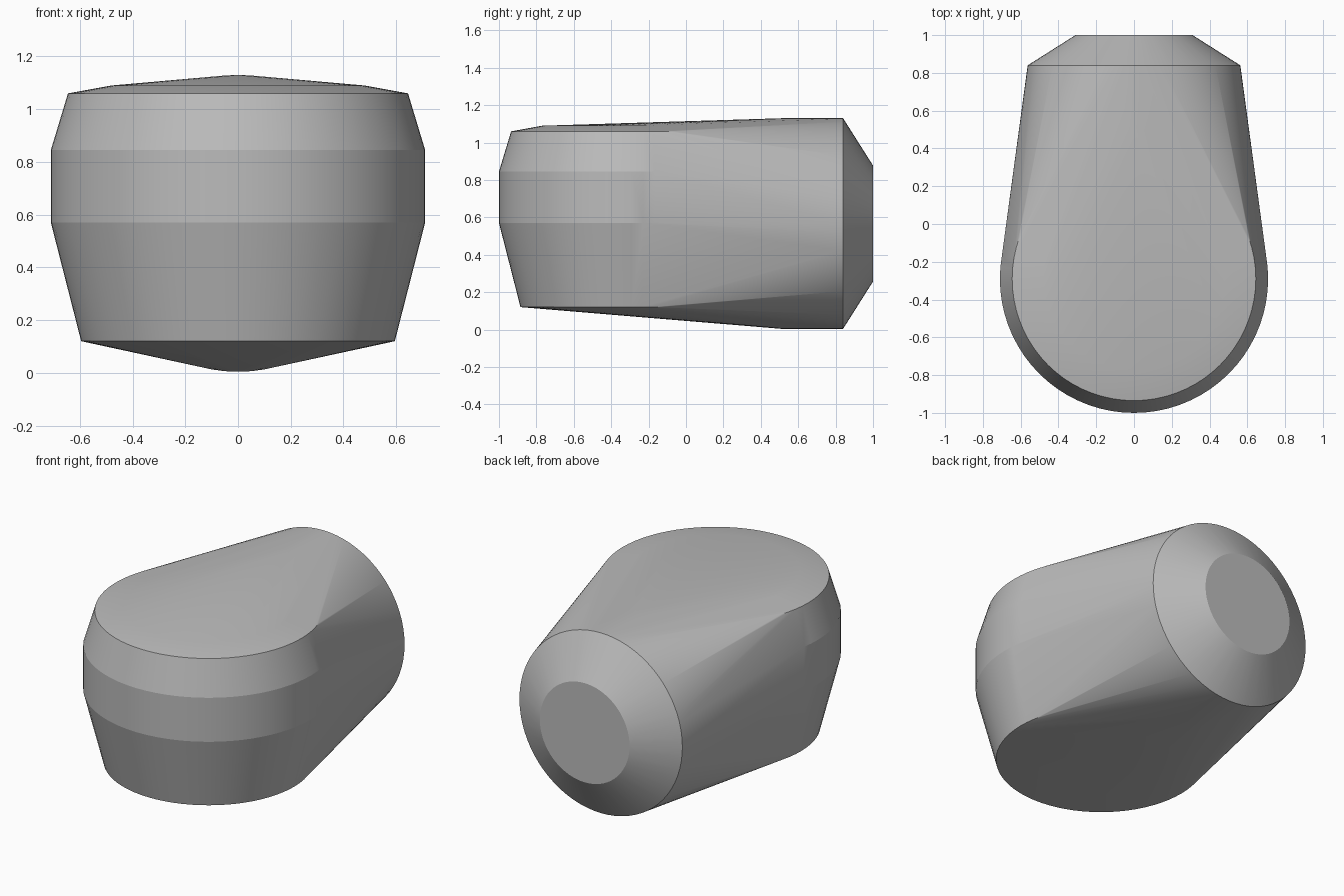
import bpy
import bmesh
from math import cos, sin, tau, radians

cube = bpy.data.objects.get("Cube")
if cube:
    bpy.data.objects.remove(cube, do_unlink=True)

SEGMENTS = 72
FRONT_Y = -0.29    # axis of the upright drum
BARREL_Z = 0.567   # axis of the rear barrel

# Radius and position of each ring along its axis
DRUM_RINGS = [(0.595, 0.12), (0.71, 0.57), (0.71, 0.845), (0.645, 1.06), (0.48, 1.09)]
BARREL_RINGS = [(0.563, 0.51), (0.563, 0.84), (0.31, 1.0)]


def circle(radius):
    for i in range(SEGMENTS):
        angle = tau * i / SEGMENTS
        yield radius * cos(angle), radius * sin(angle)


grey = bpy.data.materials.new("Plain grey")
grey.use_nodes = True
colour = (0.5, 0.5, 0.5, 1)
grey.diffuse_color = colour
grey.node_tree.nodes["Principled BSDF"].inputs["Base Color"].default_value = colour

# Upright drum and rear barrel, wrapped in one tight skin
bm = bmesh.new()
for radius, z in DRUM_RINGS:
    for u, v in circle(radius):
        bm.verts.new((u, FRONT_Y + v, z))
for radius, y in BARREL_RINGS:
    for u, v in circle(radius):
        bm.verts.new((u, y, BARREL_Z + v))
bmesh.ops.convex_hull(bm, input=bm.verts[:])
loose = [v for v in bm.verts if not v.link_faces]
bmesh.ops.delete(bm, geom=loose, context="VERTS")

# Join the flat triangles on the caps and bands
bmesh.ops.dissolve_limit(bm, angle_limit=radians(0.1), verts=bm.verts[:], edges=bm.edges[:])
bmesh.ops.recalc_face_normals(bm, faces=bm.faces[:])

mesh = bpy.data.meshes.new("rounded_body")
bm.to_mesh(mesh)
bm.free()
mesh.materials.append(grey)
body = bpy.data.objects.new("rounded_body", mesh)
bpy.context.collection.objects.link(body)

# Soft around the curves, crisp between the bands
for obj in bpy.context.selected_objects:
    obj.select_set(False)
body.select_set(True)
bpy.context.view_layer.objects.active = body
bpy.ops.object.shade_smooth_by_angle(angle=radians(10))
